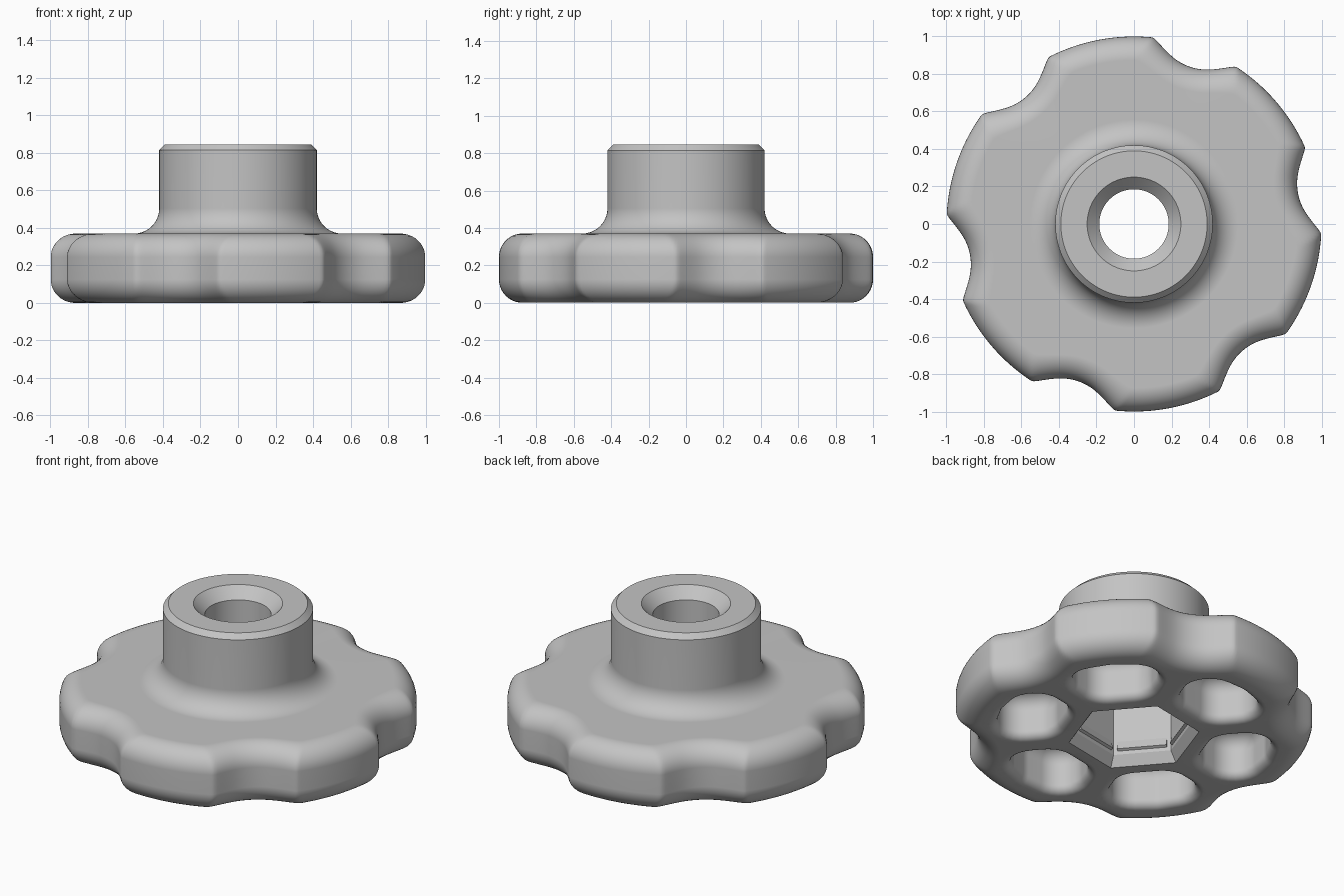
import bpy, bmesh
from math import sin, cos, pi, sqrt, radians
from mathutils import Matrix, Vector

cube = bpy.data.objects.get("Cube")
if cube:
    bpy.data.objects.remove(cube, do_unlink=True)

LOBES = 6
TURN = radians(10.6)          # angle of the first finger notch
STEPS = 420

grey = bpy.data.materials.new("mid_grey")
grey.use_nodes = True
colour = (0.55, 0.55, 0.55, 1)
grey.diffuse_color = colour
grey.node_tree.nodes["Principled BSDF"].inputs["Base Color"].default_value = colour


def loft(name, rings, wrap=False):
    """Skin a list of closed rings; either cap the ends or join last to first."""
    bm = bmesh.new()
    loops = [[bm.verts.new(p) for p in ring] for ring in rings]
    pairs = list(zip(loops, loops[1:]))
    if wrap:
        pairs.append((loops[-1], loops[0]))
    else:
        bm.faces.new(loops[0])
        bm.faces.new(loops[-1])
    for a, b in pairs:
        for i in range(len(a)):
            j = (i + 1) % len(a)
            bm.faces.new((a[i], a[j], b[j], b[i]))
    bmesh.ops.recalc_face_normals(bm, faces=bm.faces)
    mesh = bpy.data.meshes.new(name)
    bm.to_mesh(mesh)
    bm.free()
    mesh.materials.append(grey)
    obj = bpy.data.objects.new(name, mesh)
    bpy.context.collection.objects.link(obj)
    return obj


def select(obj):
    bpy.ops.object.select_all(action='DESELECT')
    obj.select_set(True)
    bpy.context.view_layer.objects.active = obj


def cut(obj, cutter):
    cutter.hide_render = True
    mod = obj.modifiers.new("cut", 'BOOLEAN')
    mod.operation = 'DIFFERENCE'
    mod.solver = 'EXACT'
    mod.object = cutter
    select(obj)
    bpy.ops.object.modifier_apply(modifier=mod.name)
    bpy.data.objects.remove(cutter, do_unlink=True)


# Rim outline: a circle with scooped finger notches, blended at the corners
def rim_radius(angle, inset):
    sector = 2 * pi / LOBES
    phi = (angle - TURN + sector / 2) % sector - sector / 2
    centre, scoop, blend = 1.175, 0.285 + inset, 0.085
    outer = 1 - inset
    inside = scoop ** 2 - (centre * sin(phi)) ** 2
    if inside <= 0:
        return outer
    notch = centre * cos(phi) - sqrt(inside)
    h = max(blend - abs(outer - notch), 0) / blend
    return min(outer, notch) - h * h * blend / 4


angles = [2 * pi * i / STEPS for i in range(STEPS)]


def rim_ring(inset, z):
    return [(rim_radius(a, inset) * cos(a), rim_radius(a, inset) * sin(a), z) for a in angles]


def circle(r, z):
    return [(r * cos(a), r * sin(a), z) for a in angles]


# Knob body: grip disc, hub with root fillet, chamfered bore
HEIGHT, ROUND, TOP = 0.37, 0.125, 0.845
HUB, FILLET, BORE = 0.42, 0.135, 0.185
quarter = [pi / 2 * i / 10 for i in range(11)]
rings = [circle(BORE, 0)]
rings += [rim_ring(ROUND * (1 - sin(t)), ROUND * (1 - cos(t))) for t in quarter]
rings += [rim_ring(ROUND * (1 - cos(t)), HEIGHT - ROUND * (1 - sin(t))) for t in quarter]
rings += [circle(HUB + FILLET * (1 - sin(t)), HEIGHT + FILLET * (1 - cos(t))) for t in quarter]
rings += [circle(HUB, TOP - 0.03), circle(HUB - 0.03, TOP),
          circle(0.25, TOP), circle(BORE, TOP - 0.065)]
knob = loft("knob_body", rings, wrap=True)


# Underside pockets: rounded trapezoids, one below each lobe
core = [Vector(p) for p in ((0.57, -0.065), (0.63, -0.1), (0.645, 0), (0.63, 0.1), (0.57, 0.065))]


def pocket_ring(radius, z, turn):
    rot = Matrix.Rotation(turn, 2)
    ring = []
    for i, p in enumerate(core):
        before = p - core[i - 1]
        after = core[(i + 1) % len(core)] - p
        # arc between the outward normals of the two neighbouring sides
        n0 = Vector((before.y, -before.x)).normalized()
        n1 = Vector((after.y, -after.x)).normalized()
        for k in range(9):
            q = rot @ (p + radius * n0.slerp(n1, k / 8))
            ring.append((q.x, q.y, z))
    return ring


WALL, LIP, DEPTH, CEIL = 0.14, 0.05, 0.26, 0.09
arc = [pi / 2 * i / 6 for i in range(7)]
for n in range(LOBES):
    turn = TURN + 2 * pi * (n + 0.5) / LOBES
    profile = [(WALL + LIP, -0.02)]
    profile += [(WALL + LIP * (1 - sin(t)), LIP * (1 - cos(t))) for t in arc]
    profile += [(WALL - CEIL * (1 - cos(t)), DEPTH - CEIL * (1 - sin(t))) for t in arc]
    cut(knob, loft("pocket_cutter", [pocket_ring(r, z, turn) for r, z in profile]))


# Hexagonal nut socket with a chamfered mouth
def hexagon(r, z):
    return [(r * cos(TURN + i * pi / 3), r * sin(TURN + i * pi / 3), z) for i in range(6)]


SOCKET = 0.325
cut(knob, loft("socket_cutter", [hexagon(0.38, -0.015), hexagon(SOCKET, 0.06), hexagon(SOCKET, 0.45)]))

select(knob)
bpy.ops.object.shade_smooth_by_angle(angle=radians(30))
normals = knob.modifiers.new("weighted_normals", 'WEIGHTED_NORMAL')
normals.keep_sharp = True

# Small wedge ridges that hold the nut, one on each socket wall
flat = SOCKET * cos(pi / 6)
for n in range(6):
    rot = Matrix.Rotation(TURN + (n + 0.5) * pi / 3, 3, 'Z')
    ends = [[rot @ Vector((x, y, z)) for x, z in
             ((flat + 0.005, 0.08), (flat - 0.015, 0.09), (flat + 0.005, 0.16))]
            for y in (-0.14, 0.14)]
    loft("nut_ridge_%d" % (n + 1), ends)
